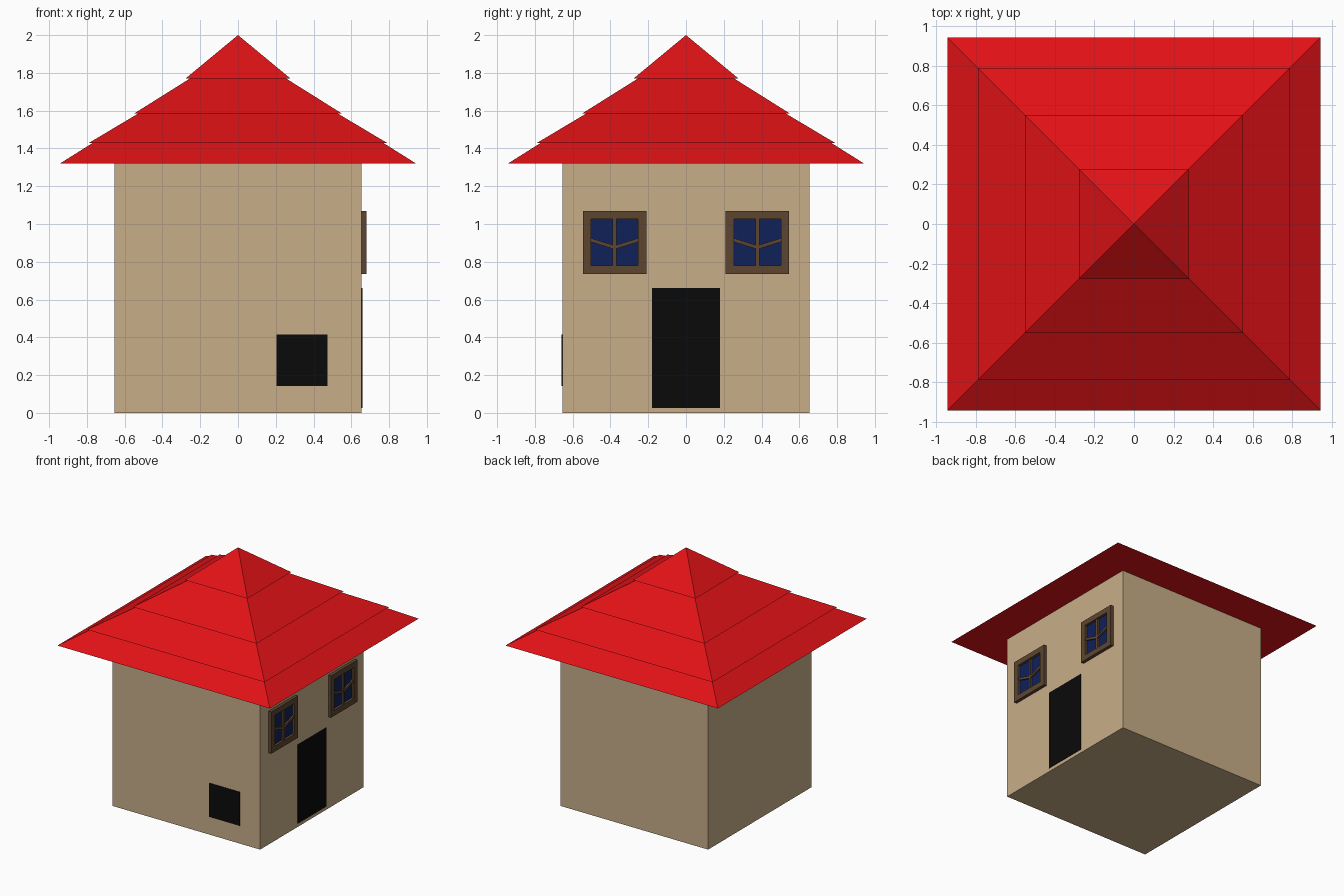
import bpy, bmesh
from mathutils import Matrix, Vector

if "Cube" in bpy.data.objects:
    bpy.data.objects.remove(bpy.data.objects["Cube"])


def material(name, rgb):
    m = bpy.data.materials.new(name)
    m.diffuse_color = (*rgb, 1)
    m.use_nodes = True
    m.node_tree.nodes["Principled BSDF"].inputs["Base Color"].default_value = m.diffuse_color
    return m


WALL = material("wall_tan", (0.58, 0.42, 0.25))
RED = material("roof_red", (0.75, 0.006, 0.008))
BLACK = material("black", (0.003, 0.003, 0.003))
WOOD = material("wood", (0.11, 0.06, 0.03))
BLUE = material("glass_blue", (0.005, 0.015, 0.1))


def finish(name, bm, mat):
    bmesh.ops.recalc_face_normals(bm, faces=bm.faces)
    me = bpy.data.meshes.new(name)
    bm.to_mesh(me)
    bm.free()
    me.materials.append(mat)
    ob = bpy.data.objects.new(name, me)
    bpy.context.collection.objects.link(ob)
    return ob


def box(name, lo, hi, mat):
    bm = bmesh.new()
    lo, hi = Vector(lo), Vector(hi)
    size = Matrix.Diagonal((*(hi - lo), 1))
    bmesh.ops.create_cube(bm, size=1, matrix=Matrix.Translation((lo + hi) / 2) @ size)
    return finish(name, bm, mat)


def prism(name, outline, x0, x1, mat):
    """Extrude a (y, z) outline along x."""
    bm = bmesh.new()
    face = bm.faces.new([bm.verts.new((x0, y, z)) for y, z in outline])
    ext = bmesh.ops.extrude_face_region(bm, geom=[face], use_keep_orig=True)
    verts = [v for v in ext["geom"] if isinstance(v, bmesh.types.BMVert)]
    bmesh.ops.translate(bm, verts=verts, vec=(x1 - x0, 0, 0))
    return finish(name, bm, mat)


W = 0.655  # half width of the walls

# Walls
box("walls", (-W, -W, 0), (W, W, 1.32), WALL)

# Four-tier square roof, each tier slightly overhanging the one below
profile = [(0.943, 1.32), (0.768, 1.43), (0.788, 1.43), (0.528, 1.585),
           (0.55, 1.585), (0.255, 1.77), (0.278, 1.77)]
bm = bmesh.new()
rings = [[bm.verts.new((sx * r, sy * r, z)) for sx, sy in ((-1, -1), (1, -1), (1, 1), (-1, 1))]
         for r, z in profile]
bm.faces.new(rings[0])
for a, b in zip(rings, rings[1:]):
    for i in range(4):
        j = (i + 1) % 4
        bm.faces.new((a[i], a[j], b[j], b[i]))
apex = bm.verts.new((0, 0, 2))
for i in range(4):
    bm.faces.new((rings[-1][i], rings[-1][(i + 1) % 4], apex))
finish("roof", bm, RED)

# Door on the right side, small hatch on the front
box("door", (W - 0.02, -0.18, 0.027), (W + 0.003, 0.18, 0.66), BLACK)
box("front_hatch", (0.203, -W - 0.003, 0.143), (0.475, -W + 0.02, 0.415), BLACK)

# Two windows above the door
Z0, Z1 = 0.735, 1.07
for label, c in (("left", -0.378), ("right", 0.378)):
    o, n, t = 0.168, 0.124, 0.044
    x0, x1 = W - 0.01, 0.68
    # Frame
    box(label + "_frame_bottom", (x0, c - o, Z0), (x1, c + o, Z0 + t), WOOD)
    box(label + "_frame_top", (x0, c - o, Z1 - t), (x1, c + o, Z1), WOOD)
    for side, s in (("a", -1), ("b", 1)):
        y = sorted((c + s * n, c + s * o))
        box(f"{label}_frame_side_{side}", (x0, y[0], Z0 + t), (x1, y[1], Z1 - t), WOOD)
    # Glass
    box(label + "_glass", (x0, c - n, Z0 + t), (W + 0.005, c + n, Z1 - t), BLUE)
    # Upright bar and V-shaped cross bar
    box(label + "_upright_bar", (x0, c - 0.01, Z0 + t), (0.673, c + 0.01, Z1 - t), WOOD)
    prism(label + "_cross_bar",
          [(c - n, 0.905), (c, 0.866), (c + n, 0.905),
           (c + n, 0.925), (c, 0.886), (c - n, 0.925)], x0, 0.672, WOOD)
